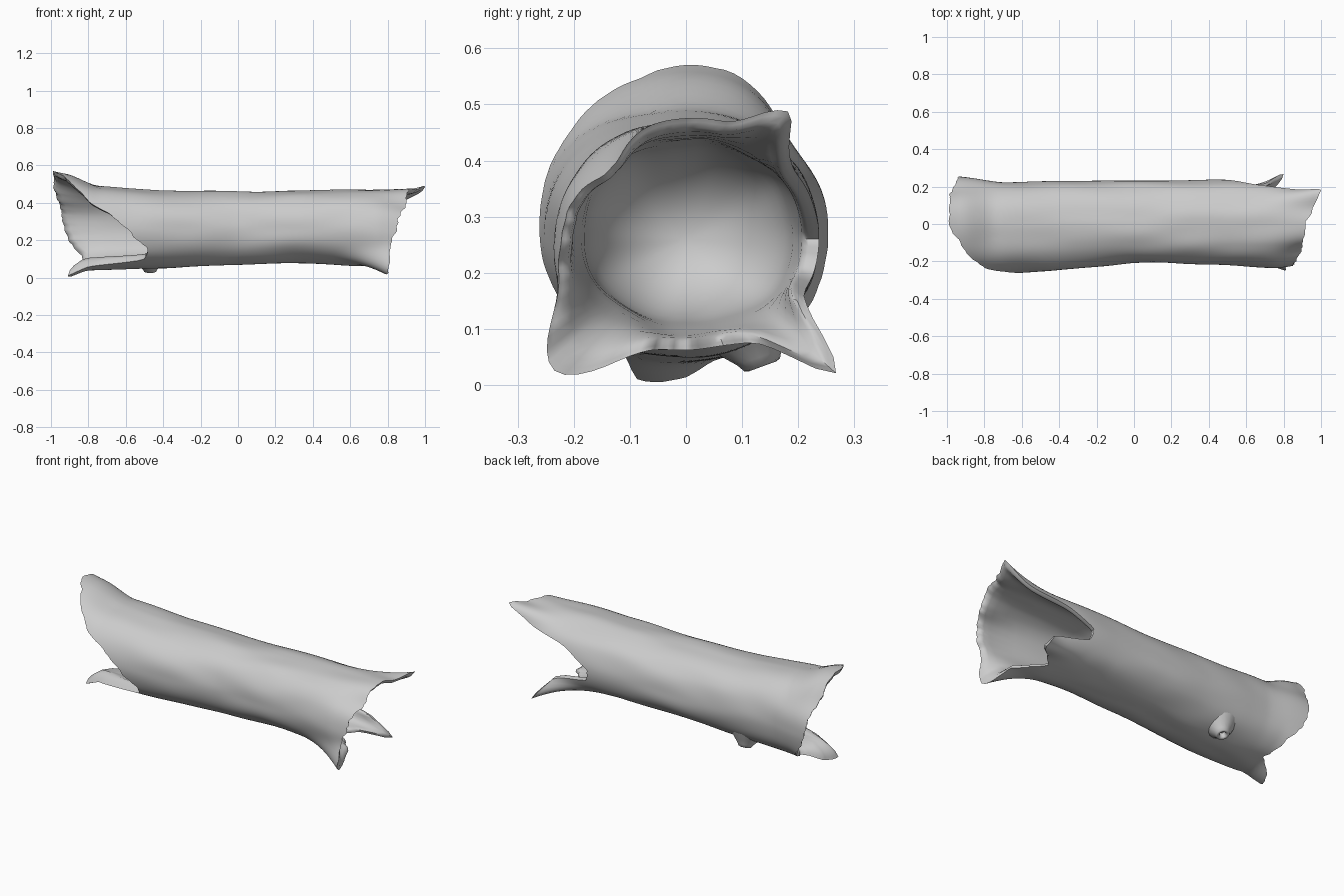
import bpy, bmesh, math
from mathutils import Vector, noise

if "Cube" in bpy.data.objects:
    bpy.data.objects.remove(bpy.data.objects["Cube"])

bark = bpy.data.materials.new("weathered grey wood")
bark.diffuse_color = (0.6, 0.6, 0.6, 1)
bark.use_nodes = True
bark.node_tree.nodes["Principled BSDF"].inputs["Base Color"].default_value = bark.diffuse_color


def curve(keys, x):
    """Smooth interpolation through (position, value) pairs."""
    if x <= keys[0][0]:
        return keys[0][1]
    for (a, p), (b, q) in zip(keys, keys[1:]):
        if x <= b:
            t = (x - a) / (b - a)
            t = 0.5 * t + 0.5 * t * t * (3 - 2 * t)
            return p + (q - p) * t
    return keys[-1][1]


# Ragged end outlines: angle (0 back, 90 top, 180 front, 270 bottom), x
LEFT = [(0, -.93), (30, -.955), (60, -.985), (90, -.99), (120, -.905), (148, -.80),
        (165, -.67), (185, -.57), (207, -.48), (222, -.50), (238, -.78), (252, -.915),
        (268, -.88), (290, -.79), (320, -.83), (345, -.90), (360, -.93)]
RIGHT = [(0, .46), (20, .60), (38, .86), (51, 1.0), (66, .96), (90, .92), (140, .89),
         (180, .845), (205, .81), (225, .80), (245, .76), (270, .68), (290, .62),
         (305, .68), (318, .80), (331, .70), (345, .47), (360, .46)]

# Trunk limits along its length
TOP = [(-1, .575), (-.93, .56), (-.75, .49), (-.4, .465), (.1, .46), (.6, .47), (1, .475)]
BOTTOM = [(-.92, .0), (-.8, .04), (-.45, .05), (0, .07), (.3, .078), (.6, .065), (.8, .07)]
FRONT = [(-.95, -.26), (-.78, -.275), (-.5, -.255), (0, -.208), (.4, -.215), (.75, -.235), (.95, -.21)]
BACK = [(-.95, .255), (-.7, .225), (0, .232), (.5, .235), (1, .21)]
# Corner swellings and flats: angle, width, start x, end x, amount
BULGES = [(319, 12, .45, .8, .145), (226, 17, .5, .8, .115), (51, 13, .65, 1, .07),
          (137, 22, .5, .92, -.045), (45, 20, -.65, -.97, -.03)]


def skin(x, deg, scale=1.0):
    """Point on the trunk at x and angle, scaled toward its core."""
    a = math.radians(deg)
    c, s = math.cos(a), math.sin(a)
    z0 = .26
    ry = curve(BACK, x) if c > 0 else -curve(FRONT, x)
    rz = curve(TOP, x) - z0 if s > 0 else z0 - curve(BOTTOM, x)
    n = 2.25
    r = (abs(c / ry) ** n + abs(s / rz) ** n) ** (-1 / n)
    for ang, w, x0, x1, amt in BULGES:
        t = min(1, max(0, (x - x0) / (x1 - x0)))
        r += amt * t * t * math.exp(-((deg - ang) / w) ** 2)
    r += .007 * noise.noise(Vector((x * 3.5, c * 2, s * 2)))
    return Vector((x, c * r * scale, z0 + s * r * scale))


N, M = 112, 70
angles = [360 * i / N for i in range(N)]


def edge(keys, deg):
    a = math.radians(deg)
    return curve(keys, deg) + .012 * noise.noise(Vector((math.cos(a) * 9, math.sin(a) * 9, keys[0][1])))


def cavity(keys, deep, tip, thick):
    """Rings from the rim inward, ending in a bowl; thick = angle, width, extra wall."""
    rings = []
    for t, sc in [(.01, .965), (.02, .92), (.06, .89), (.15, .87), (.3, .86),
                  (.45, .85), (.6, .84), (.75, .83), (.9, .82), (1, .81)]:
        ring = []
        for d in angles:
            e = edge(keys, d)
            extra = thick[2] * math.exp(-((d - thick[0]) / thick[1]) ** 2) * min(1, t * 8) * (1 - t)
            ring.append(skin(e + (deep - e) * t, d, sc - extra))
        rings.append(ring)
    for k in range(1, 9):
        b = math.pi / 2 * k / 8.4
        x = deep + (tip - deep) * math.sin(b)
        rings.append([skin(x, d, .81 * math.cos(b)) for d in angles])
    return rings


# Hollow trunk: one skin from the left bowl, over the outside, to the right bowl
outer = []
for j in range(M + 1):
    ring = []
    for d in angles:
        l, r = edge(LEFT, d), edge(RIGHT, d)
        ring.append(skin(l + (r - l) * j / M, d))
    outer.append(ring)
rings = (cavity(LEFT, -.38, -.18, (255, 35, .17))[::-1] + outer
         + cavity(RIGHT, .34, .13, (226, 20, .12)))

bm = bmesh.new()
grid = [[bm.verts.new(p) for p in ring] for ring in rings]
for a, b in zip(grid, grid[1:]):
    for i in range(N):
        k = (i + 1) % N
        bm.faces.new((a[i], a[k], b[k], b[i]))
bm.faces.new(grid[0])
bm.faces.new(grid[-1])


def finish(bm, name):
    bmesh.ops.recalc_face_normals(bm, faces=bm.faces)
    mesh = bpy.data.meshes.new(name)
    bm.to_mesh(mesh)
    bm.free()
    mesh.materials.append(bark)
    ob = bpy.data.objects.new(name, mesh)
    bpy.context.collection.objects.link(ob)
    bpy.ops.object.select_all(action='DESELECT')
    ob.select_set(True)
    bpy.context.view_layer.objects.active = ob
    bpy.ops.object.shade_smooth_by_angle(angle=math.radians(60))
    return ob


finish(bm, "hollow_trunk")

# Broken branch stub underneath, lathed with a small hole
bm = bmesh.new()
prev = None
for r, h in [(.09, .07), (.062, .035), (.042, .012), (.034, -.002), (.026, -.005), (.018, 0), (.014, .025)]:
    ring = [bm.verts.new((r * math.cos(i * math.tau / 16), r * math.sin(i * math.tau / 16), h))
            for i in range(16)]
    if prev:
        for i in range(16):
            k = (i + 1) % 16
            bm.faces.new((prev[i], prev[k], ring[k], ring[i]))
    prev = ring
bm.faces.new(prev)
stub = finish(bm, "branch_stub")
stub.location = (-.47, .135, .038)
stub.rotation_euler = (math.radians(20), 0, 0)
